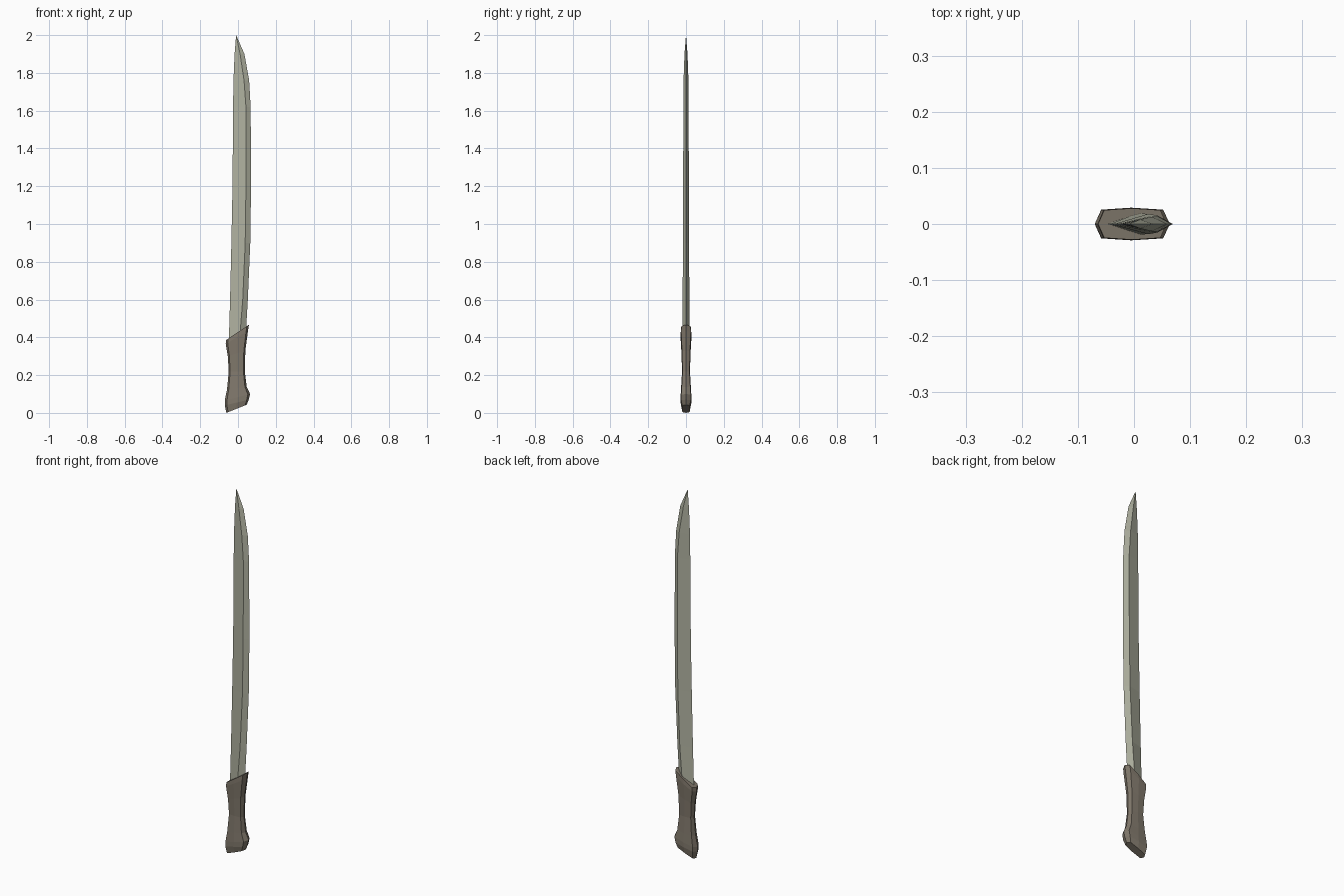
import bpy, bmesh

if "Cube" in bpy.data.objects:
    bpy.data.objects.remove(bpy.data.objects["Cube"])


def loft(name, rings, color, tip=None):
    """Skin a stack of closed rings; cap the base, and the top with a cap or a point."""
    bm = bmesh.new()
    loops = [[bm.verts.new(p) for p in ring] for ring in rings]
    n = len(loops[0])
    for a, b in zip(loops, loops[1:]):
        for i in range(n):
            j = (i + 1) % n
            bm.faces.new((a[i], a[j], b[j], b[i]))
    bm.faces.new(loops[0][::-1])
    if tip:
        t = bm.verts.new(tip)
        for i in range(n):
            bm.faces.new((loops[-1][i], loops[-1][(i + 1) % n], t))
    else:
        bm.faces.new(loops[-1])
    bmesh.ops.recalc_face_normals(bm, faces=bm.faces)
    mesh = bpy.data.meshes.new(name)
    bm.to_mesh(mesh)
    bm.free()
    mat = bpy.data.materials.new(name + "_material")
    mat.diffuse_color = color
    mat.use_nodes = True
    mat.node_tree.nodes["Principled BSDF"].inputs["Base Color"].default_value = mat.diffuse_color
    mesh.materials.append(mat)
    obj = bpy.data.objects.new(name, mesh)
    bpy.context.collection.objects.link(obj)
    return obj


# Blade: diamond section (z, back edge x, ridge x, cutting edge x, half thickness)
blade_profile = [
    (0.36, -0.049, 0.006, 0.038, 0.019),
    (0.60, -0.042, 0.025, 0.052, 0.018),
    (0.90, -0.035, 0.038, 0.065, 0.016),
    (1.20, -0.029, 0.042, 0.069, 0.015),
    (1.62, -0.026, 0.042, 0.067, 0.014),
    (1.76, -0.024, 0.032, 0.059, 0.013),
    (1.90, -0.018, 0.011, 0.034, 0.008),
]
loft("blade",
     [[(back, 0, z), (ridge, -t, z), (edge, 0, z), (ridge, t, z)]
      for z, back, ridge, edge, t in blade_profile],
     (0.43, 0.44, 0.35, 1), tip=(-0.01, 0, 2.0))

# Handle: slanted eight-sided rings (left x, left z, right x, right z, half thickness)
handle_profile = [
    (-0.062, 0.000, 0.046, 0.043, 0.022),
    (-0.070, 0.040, 0.057, 0.070, 0.029),
    (-0.070, 0.065, 0.064, 0.100, 0.029),
    (-0.058, 0.125, 0.046, 0.138, 0.026),
    (-0.049, 0.220, 0.036, 0.220, 0.021),
    (-0.054, 0.300, 0.039, 0.330, 0.024),
    (-0.065, 0.365, 0.053, 0.435, 0.029),
    (-0.064, 0.385, 0.058, 0.467, 0.028),
]
half = [(0.09, 0.88), (0.5, 1.0), (0.91, 0.88)]
section = ([(0, 0)] + [(u, -v) for u, v in half]
           + [(1, 0)] + [(u, v) for u, v in reversed(half)])
loft("handle",
     [[(xl + u * (xr - xl), v * t, zl + u * (zr - zl)) for u, v in section]
      for xl, zl, xr, zr, t in handle_profile],
     (0.22, 0.19, 0.15, 1))
